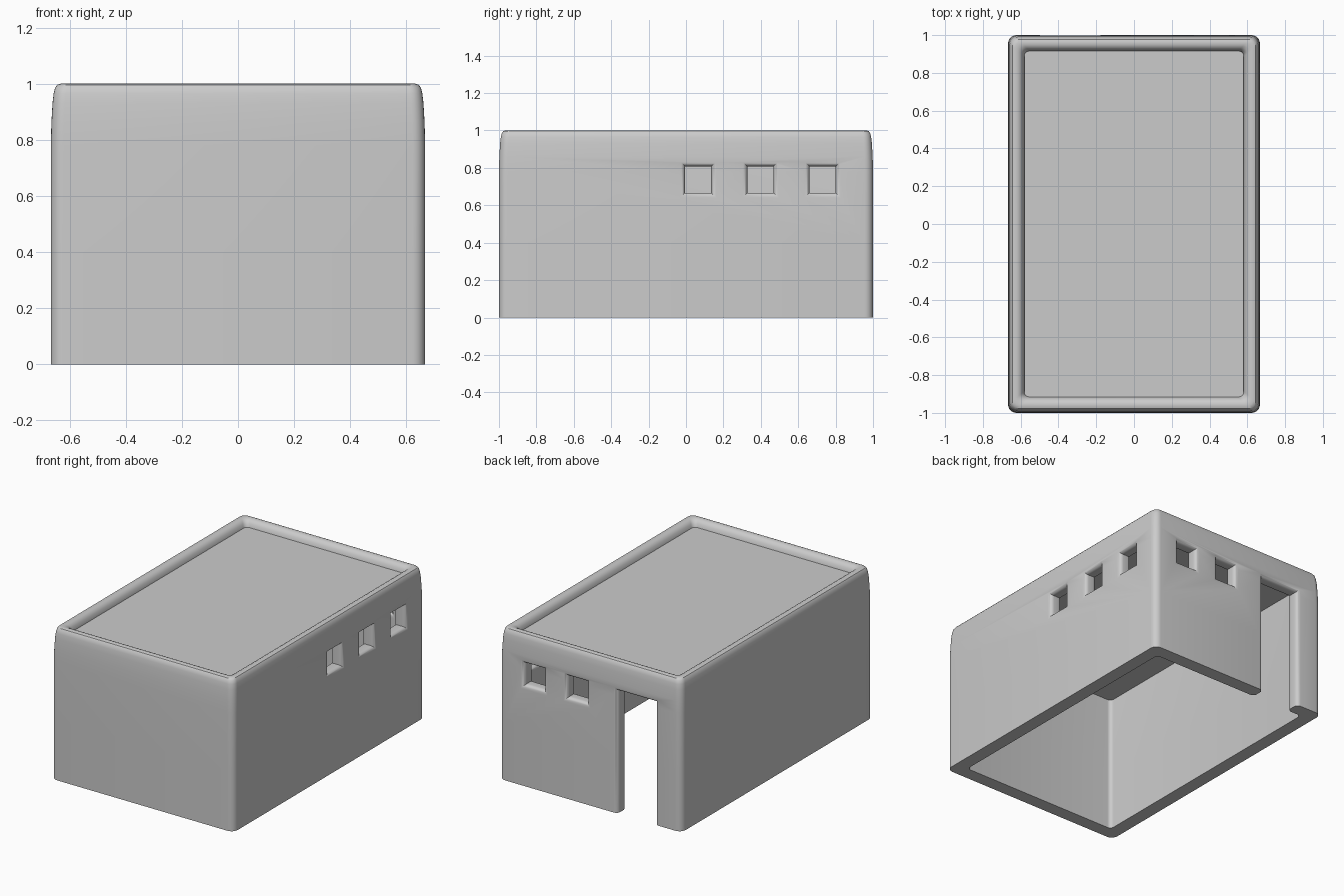
import bpy, bmesh, math

if "Cube" in bpy.data.objects:
    bpy.data.objects.remove(bpy.data.objects["Cube"])

HX, HY = 0.667, 1.0      # outer half sizes
WALL = 0.09


def rounded_rect(hx, hy, r, n=6):
    pts = []
    for k, (sx, sy) in enumerate([(1, 1), (-1, 1), (-1, -1), (1, -1)]):
        for i in range(n + 1):
            a = math.radians(90 * k + 90 * i / n)
            pts.append((sx * (hx - r) + r * math.cos(a), sy * (hy - r) + r * math.sin(a)))
    return pts


def loft(name, rings, closed=False):
    """Skin equal-length rings; either cap the ends or join last ring to first."""
    bm = bmesh.new()
    vs = [[bm.verts.new(p) for p in ring] for ring in rings]
    n = len(vs[0])
    pairs = list(zip(vs, vs[1:])) + ([(vs[-1], vs[0])] if closed else [])
    for a, b in pairs:
        for i in range(n):
            j = (i + 1) % n
            bm.faces.new((a[i], a[j], b[j], b[i]))
    if not closed:
        bm.faces.new(vs[0])
        bm.faces.new(vs[-1])
    bmesh.ops.recalc_face_normals(bm, faces=bm.faces)
    me = bpy.data.meshes.new(name)
    bm.to_mesh(me)
    bm.free()
    ob = bpy.data.objects.new(name, me)
    bpy.context.collection.objects.link(ob)
    return ob


def opening(name, side, c, half_w, z0, z1, r=0.028):
    """Cutter with rounded flares on the outer and inner wall faces."""
    face = HX if side == 'x' else HY
    steps = [(0.05, r)]
    for i in range(7):
        a = math.radians(90 * i / 6)
        steps.append((-r * math.sin(a), r * (1 - math.cos(a))))
    steps = [(0.05, r)] + [(-r * (1 - math.cos(math.radians(15 * i))),
                            r * (1 - math.sin(math.radians(15 * i)))) for i in range(7)]
    steps += [(-WALL - d, f) for d, f in reversed(steps)]
    rings = []
    for d, f in steps:
        w = half_w + f
        quad = [(c - w, z0 - f), (c + w, z0 - f), (c + w, z1 + f), (c - w, z1 + f)]
        rings.append([(face + d, u, z) if side == 'x' else (u, face + d, z) for u, z in quad])
    ob = loft(name, rings)
    ob.hide_render = True
    return ob


# walls: one closed profile (inset, height) swept around a rounded rectangle
profile = [(0, 0), (0, .4), (0, .78), (.002, .86), (.006, .93), (.010, .965), (.015, .985),
           (.023, .996), (.035, 1.0), (.052, .999), (.066, .992), (.077, .978),
           (.085, .955), (WALL, .91), (WALL, .4), (WALL, 0)]
walls = loft("walls", [[(x, y, z) for x, y in
                        rounded_rect(HX - o, HY - o, max(0.045 - 0.2 * o, 0.025))]
                       for o, z in profile], closed=True)

# window and door openings
cutters = [opening("side_window_cutter", 'x', c, 0.07, 0.667, 0.808) for c in (0.065, 0.398, 0.73)]
cutters += [opening("back_window_cutter", 'y', c, 0.07, 0.667, 0.808) for c in (0.41, 0.097)]
cutters.append(opening("door_cutter", 'y', -0.337, 0.137, -0.2, 0.808))
for c in cutters:
    m = walls.modifiers.new(c.name, 'BOOLEAN')
    m.operation = 'DIFFERENCE'
    m.solver = 'EXACT'
    m.object = c
bpy.context.view_layer.objects.active = walls
walls.select_set(True)
for m in list(walls.modifiers):
    bpy.ops.object.modifier_apply(modifier=m.name)
for c in cutters:
    bpy.data.objects.remove(c)

# roof panel, set just below the rim
roof = loft("roof", [[(x, y, z) for x, y in rounded_rect(HX - .086, HY - .082, .03)]
                     for z in (0.91, 0.955)])
roof.select_set(True)
bpy.ops.object.shade_smooth_by_angle(angle=math.radians(32))
